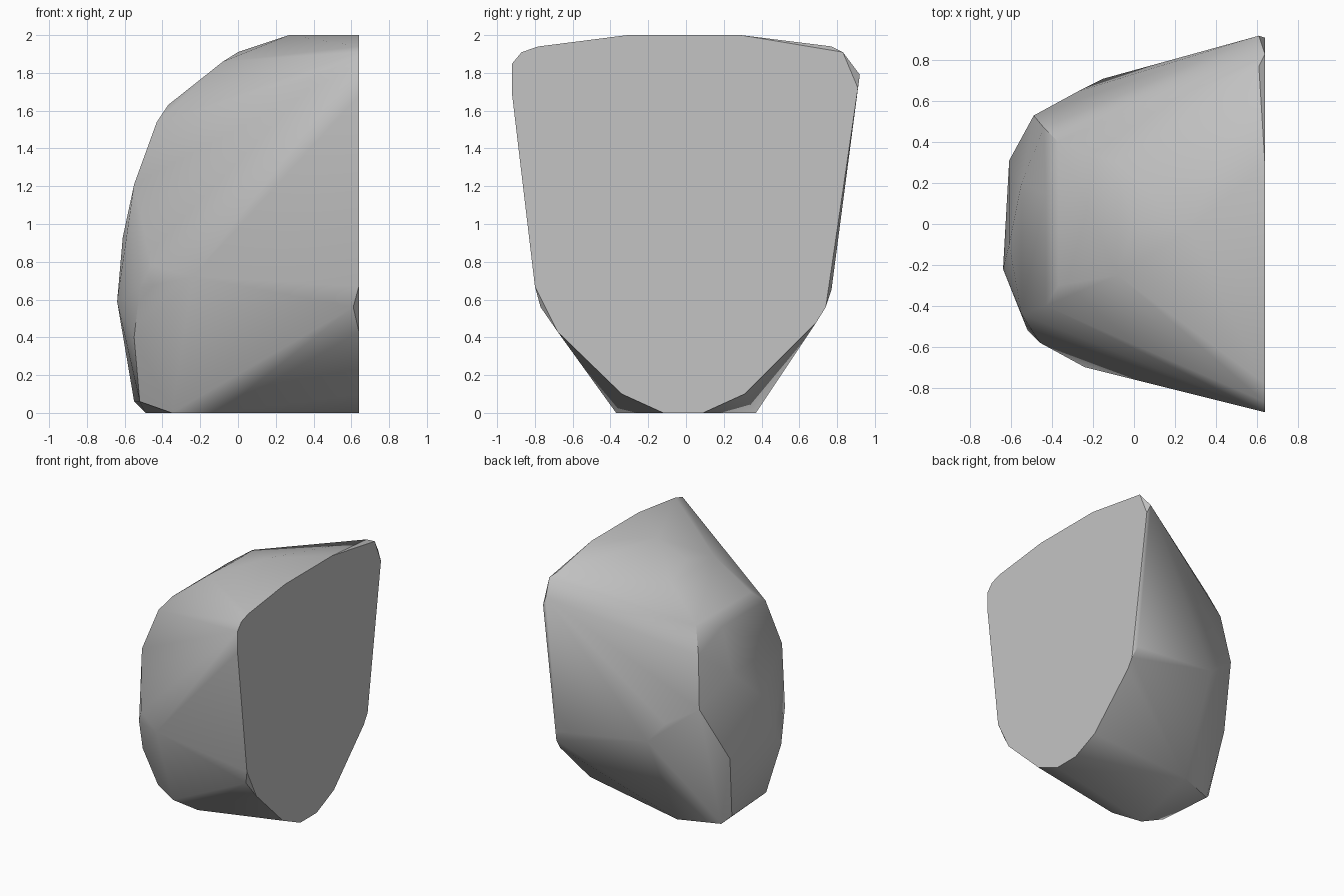
import bpy
import bmesh

old = bpy.data.objects.get("Cube")
if old:
    bpy.data.objects.remove(old, do_unlink=True)


def flat_colour(name, value):
    mat = bpy.data.materials.new(name)
    mat.use_nodes = True
    colour = (value, value, value, 1)
    mat.diffuse_color = colour
    shader = mat.node_tree.nodes["Principled BSDF"]
    shader.inputs["Base Color"].default_value = colour
    shader.inputs["Roughness"].default_value = 0.8
    return mat


# Cut face of the boulder, as a (y, z) outline
cut_x = 0.64
cut_outline = [
    (-.12, 0), (-.34, .1), (-.68, .43), (-.8, .67), (-.92, 1.68), (-.92, 1.85),
    (-.87, 1.91), (-.78, 1.94), (-.31, 2), (.29, 2), (.83, 1.91), (.91, 1.72),
    (.74, .56), (.69, .48), (.31, .1), (.09, 0),
]

# Small chips just behind the rim of the cut
chip_x = 0.61
chips = [(.92, 1.79), (.77, 1.94), (.77, .65), (-.77, .56)]

# Flat underside, as (x, y)
underside = [(-.18, .37), (-.49, .25), (-.42, 0), (-.35, -.33), (-.1, -.37)]

# Rounded outer side, from the base up to the crown
rounded_side = [
    (-.55, .2, .06), (-.52, -.28, .06), (-.55, -.43, .4),
    (-.64, -.22, .59), (-.61, .31, .58), (-.52, -.52, .66),
    (-.24, -.7, .72), (-.46, -.58, .78), (-.15, .71, .75), (-.27, .65, .9),
    (-.61, -.1, .93), (-.49, .53, 1.03), (-.55, -.44, 1.21), (-.55, .2, 1.21),
    (-.44, .47, 1.43), (-.43, -.4, 1.54), (-.43, .15, 1.54),
    (-.37, .4, 1.63), (-.37, -.3, 1.63), (-.08, .3, 1.85),
    (-.08, -.25, 1.86), (0, 0, 1.91), (.27, -.03, 2),
]

points = [(cut_x, y, z) for y, z in cut_outline]
points += [(chip_x, y, z) for y, z in chips]
points += [(x, y, 0) for x, y in underside]
points += rounded_side

# Wrap the points in one convex boulder
bm = bmesh.new()
for p in points:
    bm.verts.new(p)
hull = bmesh.ops.convex_hull(bm, input=bm.verts)
spare = {g for g in hull["geom_interior"] + hull["geom_unused"]
         if isinstance(g, bmesh.types.BMVert)}
bmesh.ops.delete(bm, geom=list(spare), context='VERTS')
bmesh.ops.dissolve_limit(bm, angle_limit=0.01, verts=bm.verts, edges=bm.edges)
bmesh.ops.recalc_face_normals(bm, faces=bm.faces)

mesh = bpy.data.meshes.new("boulder")
bm.to_mesh(mesh)
bm.free()
mesh.materials.append(flat_colour("stone grey", 0.55))

boulder = bpy.data.objects.new("boulder", mesh)
bpy.context.collection.objects.link(boulder)

# Smooth the rounded side, keep the cut crisp
bpy.ops.object.select_all(action='DESELECT')
boulder.select_set(True)
bpy.context.view_layer.objects.active = boulder
bpy.ops.object.shade_smooth_by_angle(angle=0.6)
